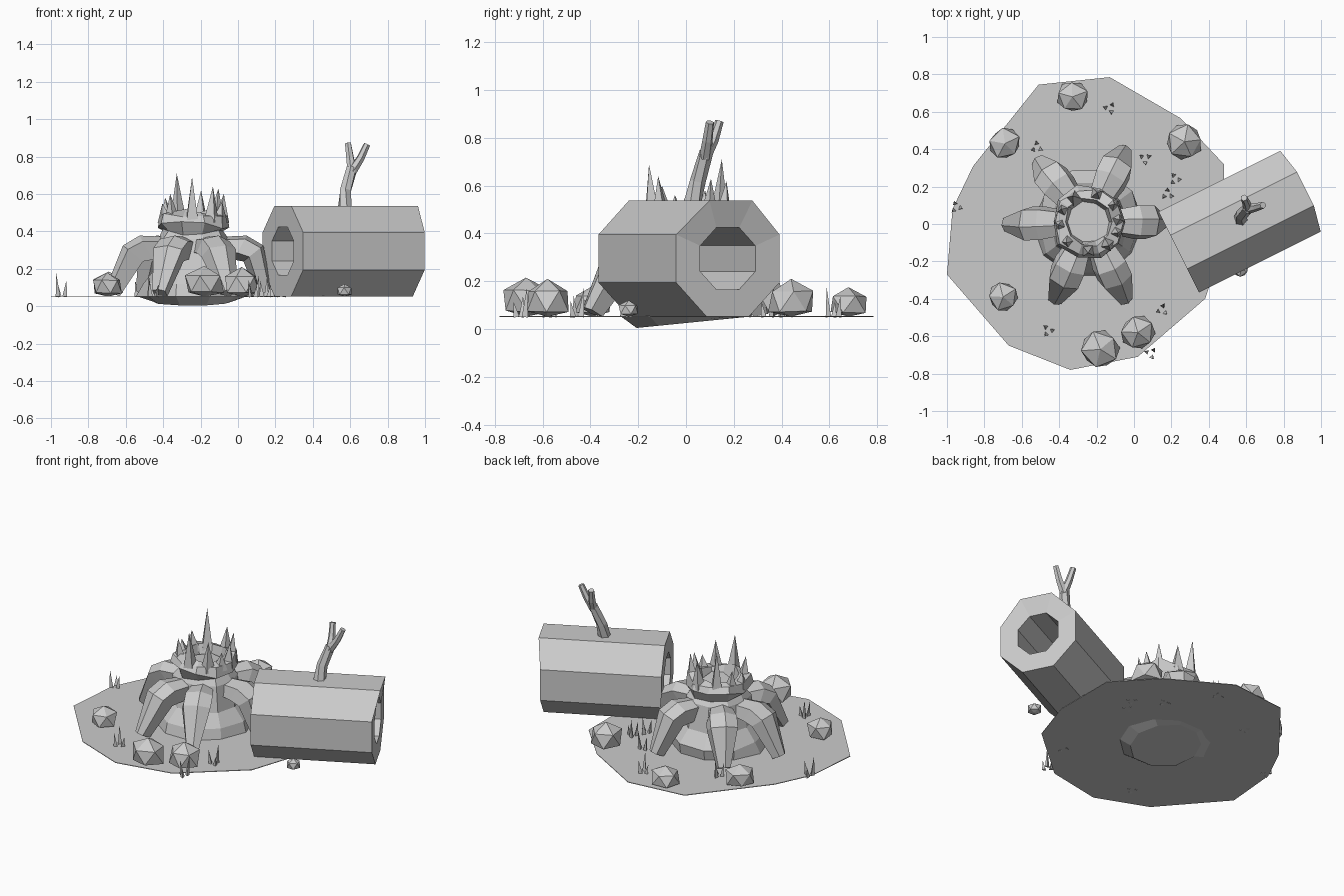
import bpy, bmesh, math, random
from mathutils import Vector, Matrix

random.seed(4)
if "Cube" in bpy.data.objects:
    bpy.data.objects.remove(bpy.data.objects["Cube"])

GREY = (0.6, 0.6, 0.6, 1)
mat = bpy.data.materials.new("plain grey")
mat.use_nodes = True
mat.diffuse_color = GREY
mat.node_tree.nodes["Principled BSDF"].inputs["Base Color"].default_value = GREY
GROUND = 0.055


def finish(bm, name):
    bmesh.ops.recalc_face_normals(bm, faces=bm.faces)
    mesh = bpy.data.meshes.new(name)
    bm.to_mesh(mesh)
    bm.free()
    mesh.materials.append(mat)
    obj = bpy.data.objects.new(name, mesh)
    bpy.context.collection.objects.link(obj)
    return obj


def loft(bm, rings, loop=False):
    """Skin a list of equal rings; cap the ends unless it closes on itself."""
    rows = [[bm.verts.new(p) for p in ring] for ring in rings]
    pairs = list(zip(rows, rows[1:])) + ([(rows[-1], rows[0])] if loop else [])
    for a, b in pairs:
        for i in range(len(a)):
            j = (i + 1) % len(a)
            bm.faces.new((a[i], a[j], b[j], b[i]))
    if not loop:
        bm.faces.new(rows[0])
        bm.faces.new(rows[-1])


def circle(center, axis, radius, sides, turn=0.0):
    axis = Vector(axis).normalized()
    side = axis.cross(Vector((0, 0, 1)))
    side = side.normalized() if side.length > 0.01 else Vector((1, 0, 0))
    up = side.cross(axis)
    angles = [turn + math.tau * i / sides for i in range(sides)]
    return [Vector(center) + radius * (math.cos(a) * side + math.sin(a) * up) for a in angles]


def spike(bm, base, tip, radius, sides=4):
    base, tip = Vector(base), Vector(tip)
    ring = [bm.verts.new(p) for p in circle(base, tip - base, radius, sides, random.random())]
    top = bm.verts.new(tip)
    bm.faces.new(ring)
    for i in range(sides):
        bm.faces.new((ring[i], ring[(i + 1) % sides], top))


# Ground plate
outline = [(-0.51, 0.745), (-0.13, 0.785), (0.25, 0.565), (0.48, 0.32), (0.48, -0.1), (0.38, -0.4),
           (0.02, -0.71), (-0.34, -0.78), (-0.67, -0.65), (-1, -0.27), (-0.97, 0.08), (-0.86, 0.31)]
bm = bmesh.new()
loft(bm, [[(x, y, z) for x, y in outline] for z in (GROUND - 0.004, GROUND)])
finish(bm, "ground_plate")

# Stump body, with a sunken foot and a hollow, jagged rim
CX, CY = -0.24, 0.01
bm = bmesh.new()
rings = []
profile = [(0.22, 0), (0.29, 0.055), (0.28, 0.12), (0.21, 0.2), (0.19, 0.36),
           (0.165, 0.4), (0.2, 0.43), (0.185, 0.5), (0.13, 0.5), (0.11, 0.44)]
for k, (r, z) in enumerate(profile):
    ring = []
    for i in range(10):
        a = math.tau * i / 10
        rr = r * random.uniform(0.94, 1.06)
        x, y = CX + rr * math.cos(a), CY + rr * math.sin(a)
        tilt = 0.1 * (y + 0.25) if k == 0 else 0
        wobble = random.uniform(-0.025, 0.025) if k > 4 else 0
        ring.append((x, y, max(z + tilt + wobble, 0)))
    rings.append(ring)
loft(bm, rings)
finish(bm, "stump")

# Splinters round the rim: angle, tip height
bm = bmesh.new()
for deg, top in [(5, 0.6), (35, 0.63), (75, 0.62), (122, 0.71), (155, 0.58), (185, 0.55),
                 (222, 0.6), (268, 0.69), (310, 0.64), (340, 0.56)]:
    a = math.radians(deg)
    d = Vector((math.cos(a), math.sin(a), 0))
    c = Vector((CX, CY, 0))
    spike(bm, c + 0.15 * d + Vector((0, 0, 0.45)), c + 0.165 * d + Vector((0, 0, top)), 0.045)
finish(bm, "rim_splinters")

# Bent roots, each a wide knee tapering to a toe
for n, (tx, ty) in enumerate([(0.17, 0.01), (-0.04, 0.41), (-0.52, 0.35), (-0.7, 0),
                              (-0.43, -0.42), (-0.04, -0.42)]):
    out = Vector((tx - CX, ty - CY, 0))
    reach = out.length
    out.normalize()
    side = Vector((-out.y, out.x, 0))
    bm = bmesh.new()
    rings = []
    for r, z, w, h, lean in [(0.13, 0.31, 0.13, 0.11, 0.0), (0.25, 0.31, 0.18, 0.14, 0.5),
                             (0.32, 0.28, 0.18, 0.13, 0.9), (reach - 0.03, 0.07, 0.08, 0.08, 1.1)]:
        up = Vector((0, 0, math.cos(lean))) + out * math.sin(lean)
        c = Vector((CX, CY, z)) + out * r
        rings.append([c + side * w * s + up * h * t for s, t in
                      ((-0.5, -0.2), (-0.4, 0.4), (0.1, 0.55), (0.5, 0.3), (0.35, -0.5))])
    loft(bm, rings)
    finish(bm, f"root_{n + 1}")

# Hollow log
near, far = Vector((0.24, -0.15, 0.295)), Vector((0.89, 0.175, 0.295))
axis = (far - near).normalized()
bm = bmesh.new()
turn = math.pi / 8
tube = [circle(near, axis, 0.262, 8, turn), circle(far, axis, 0.262, 8, turn),
        circle(far, axis, 0.14, 8, turn), circle(near, axis, 0.14, 8, turn)]
for p in tube[1]:
    if p.z > 0.45:
        p += axis * 0.03
loft(bm, tube, loop=True)
finish(bm, "hollow_log")


# Forked branch on the log
def limb(points, radii, name):
    bm = bmesh.new()
    pts = [Vector(p) for p in points]
    rings = []
    for i, p in enumerate(pts):
        d = pts[min(i + 1, len(pts) - 1)] - pts[max(i - 1, 0)]
        rings.append(circle(p, d, radii[i], 6))
    loft(bm, rings)
    finish(bm, name)


limb([(0.57, 0.02, 0.5), (0.575, 0.05, 0.62), (0.61, 0.085, 0.74)], [0.04, 0.033, 0.03], "branch")
limb([(0.61, 0.08, 0.72), (0.6, 0.115, 0.79), (0.588, 0.14, 0.87)], [0.026, 0.022, 0.018], "left_twig")
limb([(0.61, 0.08, 0.72), (0.655, 0.09, 0.79), (0.69, 0.1, 0.865)], [0.026, 0.022, 0.018], "right_twig")

# Rocks: x, y, radius, height
for n, (x, y, r, h) in enumerate([(-0.33, 0.68, 0.09, 0.12), (-0.69, 0.43, 0.09, 0.13),
                                  (0.27, 0.44, 0.105, 0.155), (-0.7, -0.39, 0.085, 0.125),
                                  (-0.18, -0.67, 0.11, 0.16), (0.02, -0.58, 0.1, 0.155),
                                  (0.57, -0.24, 0.045, 0.065)]):
    bm = bmesh.new()
    bmesh.ops.create_icosphere(bm, subdivisions=1, radius=1,
                               matrix=Matrix.Rotation(random.random() * 3, 4, "Z"))
    for v in bm.verts:
        v.co *= random.uniform(0.92, 1.08)
        v.co = Vector((x + v.co.x * r, y + v.co.y * r,
                       GROUND + min(h, max(-0.003, h * (0.4 + 0.62 * v.co.z)))))
    finish(bm, f"rock_{n + 1}")

# Grass tufts
bm = bmesh.new()
for x, y in [(-0.95, 0.09), (-0.52, 0.41), (-0.13, 0.62), (0.06, 0.35), (0.22, 0.24),
             (0.18, 0.16), (-0.46, -0.57), (0.15, -0.46), (0.09, -0.69)]:
    for i in range(3):
        a = i * 2.1 + x * 9
        bx, by = x + 0.022 * math.cos(a), y + 0.022 * math.sin(a)
        tip = (bx + 0.012 * math.cos(a), by + 0.012 * math.sin(a), GROUND + (0.12, 0.085, 0.06)[i])
        spike(bm, (bx, by, GROUND - 0.005), tip, 0.015, 3)
finish(bm, "grass_tufts")
